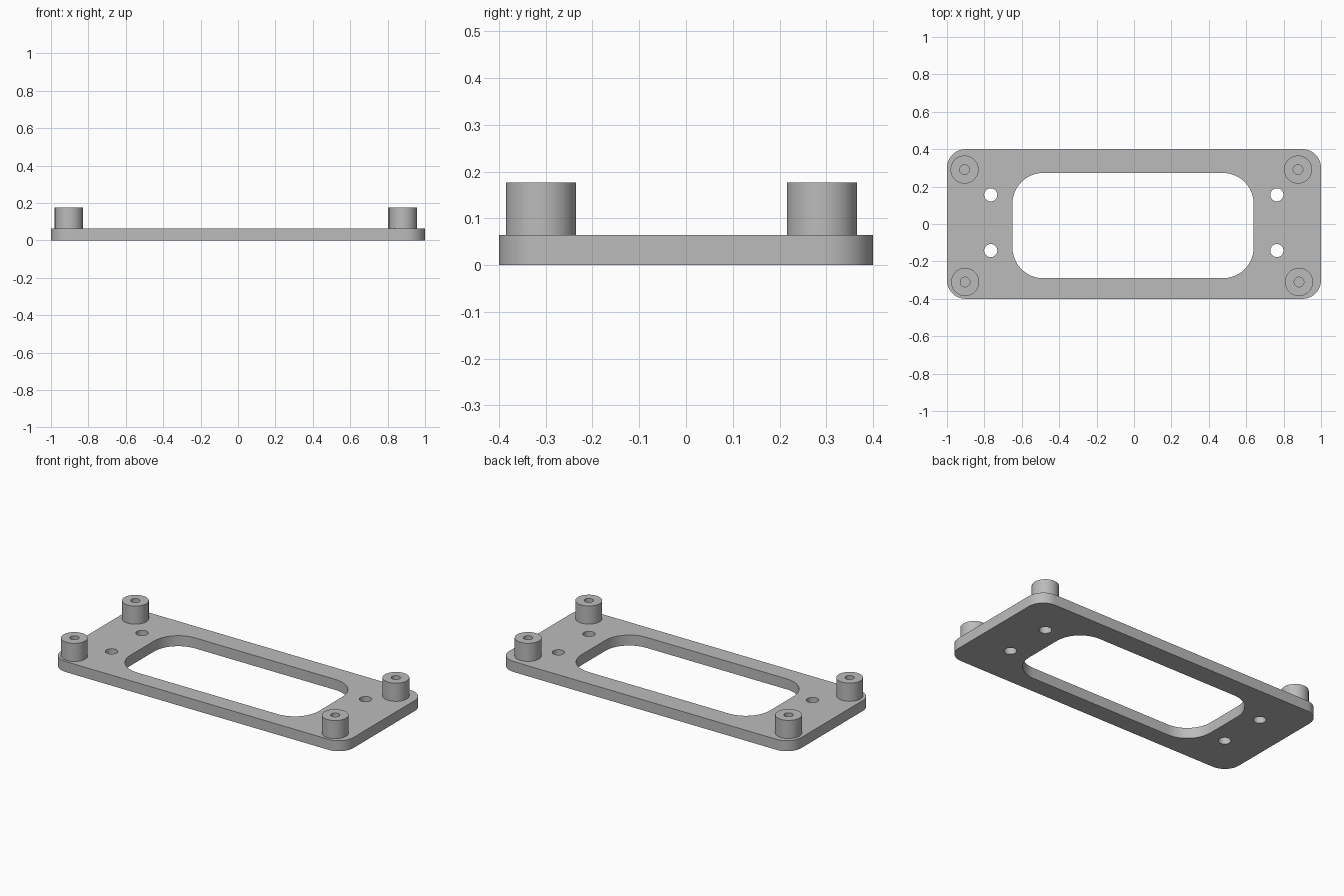
import bpy
import bmesh
from math import cos, sin, pi, radians
from mathutils import Vector

cube = bpy.data.objects.get("Cube")
if cube:
    bpy.data.objects.remove(cube, do_unlink=True)

PLATE_TOP = 0.065
POST_TOP = 0.177

grey = bpy.data.materials.new("plain grey")
grey.use_nodes = True
colour = (0.5, 0.5, 0.5, 1)
grey.diffuse_color = colour
grey.node_tree.nodes["Principled BSDF"].inputs["Base Color"].default_value = colour


def circle(x, y, radius, count=40):
    return [(x + radius * cos(2 * pi * i / count), y + radius * sin(2 * pi * i / count))
            for i in range(count)]


def rounded_rectangle(x0, x1, y0, y1, radius, steps=12):
    corners = [(x1 - radius, y1 - radius), (x0 + radius, y1 - radius),
               (x0 + radius, y0 + radius), (x1 - radius, y0 + radius)]
    points = []
    for quarter, (cx, cy) in enumerate(corners):
        for i in range(steps + 1):
            angle = (quarter + i / steps) * pi / 2
            points.append((cx + radius * cos(angle), cy + radius * sin(angle)))
    return points


def prism(name, loops, bottom, top):
    """Extrude an outline (first loop) with holes (other loops)."""
    bm = bmesh.new()
    edges = []
    for loop in loops:
        verts = [bm.verts.new((x, y, bottom)) for x, y in loop]
        edges += [bm.edges.new((v, verts[i - 1])) for i, v in enumerate(verts)]
    bmesh.ops.triangle_fill(bm, edges=edges, use_beauty=True, normal=Vector((0, 0, 1)))
    result = bmesh.ops.extrude_face_region(bm, geom=bm.faces[:], use_keep_orig=True)
    raised = [g for g in result["geom"] if isinstance(g, bmesh.types.BMVert)]
    bmesh.ops.translate(bm, verts=raised, vec=(0, 0, top - bottom))
    bmesh.ops.recalc_face_normals(bm, faces=bm.faces[:])
    mesh = bpy.data.meshes.new(name)
    bm.to_mesh(mesh)
    bm.free()
    mesh.materials.append(grey)
    obj = bpy.data.objects.new(name, mesh)
    bpy.context.collection.objects.link(obj)
    bpy.ops.object.select_all(action="DESELECT")
    obj.select_set(True)
    bpy.context.view_layer.objects.active = obj
    bpy.ops.object.shade_smooth_by_angle(angle=radians(30))


# Base plate with a large window and four screw holes
outline = rounded_rectangle(-1, 1, -0.4, 0.4, 0.1)
window = rounded_rectangle(-0.65, 0.64, -0.29, 0.273, 0.165)
screw_holes = [circle(x, y, 0.035) for x in (-0.766, 0.764) for y in (-0.142, 0.156)]
prism("base_plate", [outline, window] + screw_holes, 0, PLATE_TOP)

# Hollow standoff posts near the corners
posts = {
    "front_right_post": (-0.903, -0.31),
    "front_left_post": (0.882, -0.31),
    "back_right_post": (-0.906, 0.291),
    "back_left_post": (0.877, 0.291),
}
for name, (x, y) in posts.items():
    prism(name, [circle(x, y, 0.075, 48), circle(x, y, 0.026, 32)], PLATE_TOP, POST_TOP)
